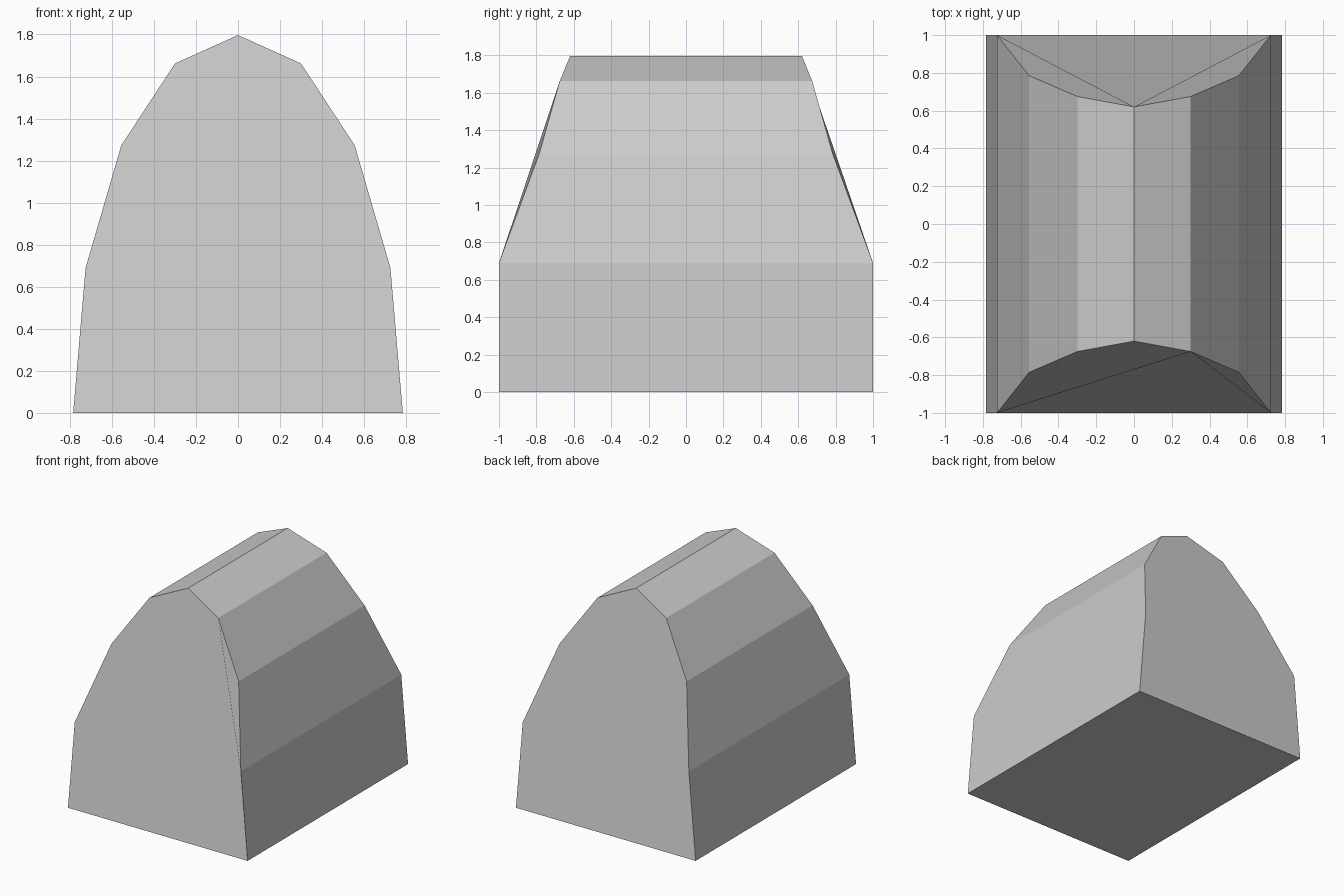
import bpy
import bmesh
from mathutils.geometry import normal

cube = bpy.data.objects.get("Cube")
if cube:
    bpy.data.objects.remove(cube, do_unlink=True)

# One plain grey for the whole body
grey = bpy.data.materials.new("light_grey")
grey.use_nodes = True
colour = (0.6, 0.6, 0.6, 1.0)
grey.diffuse_color = colour
grey.node_tree.nodes["Principled BSDF"].inputs["Base Color"].default_value = colour

# Half of the arch from the base to the ridge: half width, height, half length
half_arch = [
    (0.784, 0.0, 1.0),
    (0.725, 0.69, 1.0),
    (0.555, 1.273, 0.785),
    (0.30, 1.662, 0.675),
    (0.0, 1.797, 0.62),
]
arch = half_arch + [(-x, z, y) for x, z, y in reversed(half_arch[:-1])]

bm = bmesh.new()
front = [bm.verts.new((x, -y, z)) for x, z, y in arch]
back = [bm.verts.new((x, y, z)) for x, z, y in arch]
shading = []


def add_face(verts, direction=None):
    """Add a face and note the normal it is shaded with."""
    bm.faces.new(verts)
    direction = direction or normal([v.co for v in verts])
    shading.extend([direction] * len(verts))


def add_cap(ring, hub):
    """Close an end with a fan from one vertex, shaded as a single face."""
    ring = ring[hub:] + ring[:hub]
    direction = normal([v.co for v in ring])
    for a, b in zip(ring[1:], ring[2:]):
        add_face((ring[0], a, b), direction)


# End caps: the front fans from beside the ridge, the back from the ridge
add_cap(front, 3)
add_cap(back[::-1], 4)

# Long side strips, roof strips and the underside
for i in range(len(arch)):
    j = (i + 1) % len(arch)
    add_face((front[j], front[i], back[i], back[j]))

mesh = bpy.data.meshes.new("arched_block")
bm.to_mesh(mesh)
bm.free()
mesh.shade_smooth()
mesh.normals_split_custom_set(shading)
mesh.materials.append(grey)
block = bpy.data.objects.new("arched_block", mesh)
bpy.context.collection.objects.link(block)
